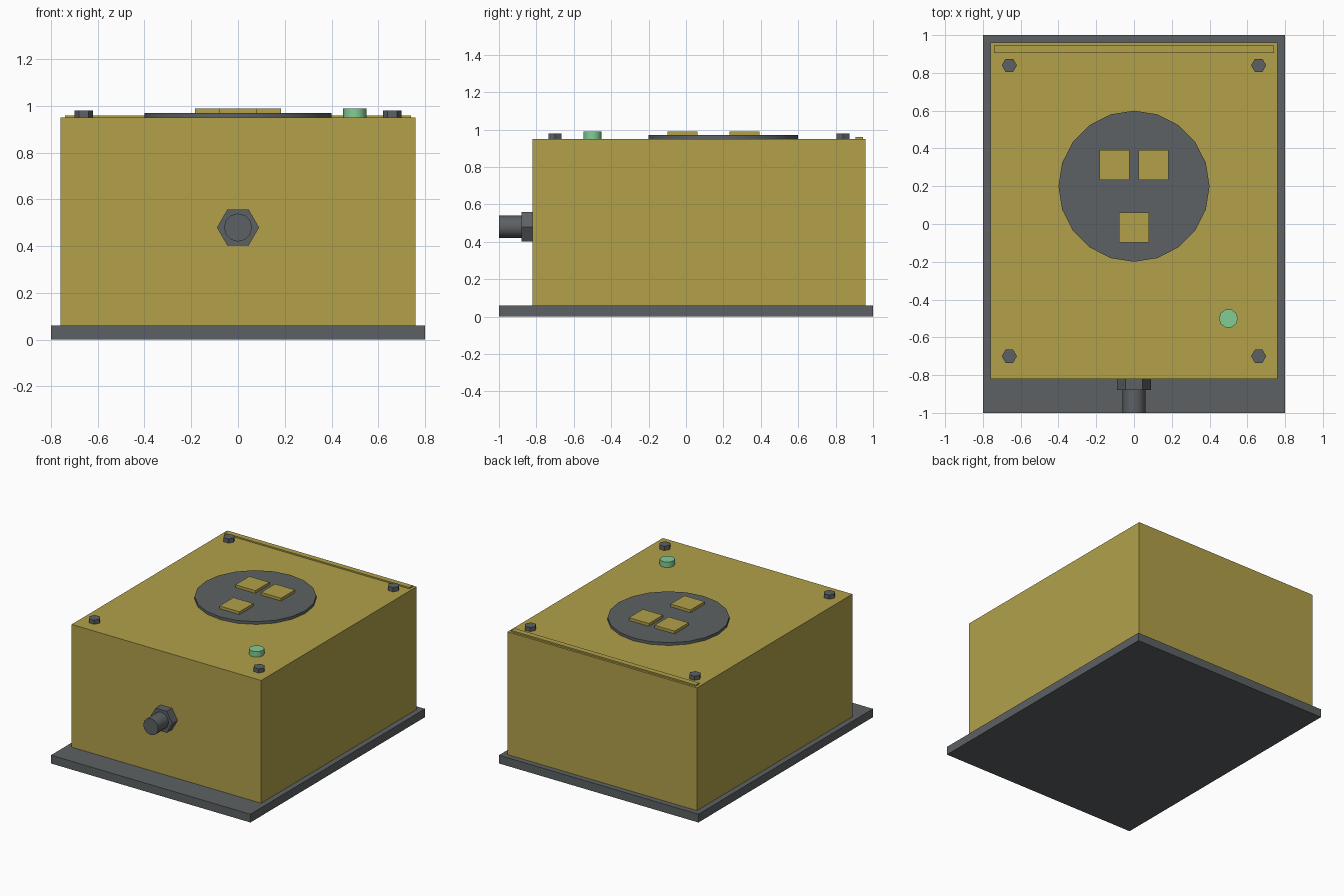
import bpy, math
from mathutils import Matrix

if "Cube" in bpy.data.objects:
    bpy.data.objects.remove(bpy.data.objects["Cube"])


def material(name, rgb):
    # sRGB 0-255 to linear
    lin = [((c / 255 + 0.055) / 1.055) ** 2.4 for c in rgb]
    m = bpy.data.materials.new(name)
    m.diffuse_color = (*lin, 1)
    m.use_nodes = True
    m.node_tree.nodes["Principled BSDF"].inputs["Base Color"].default_value = m.diffuse_color
    return m


YELLOW = material("mustard_yellow", (178, 161, 74))
GRAY = material("dark_gray", (93, 97, 99))
GREEN = material("lamp_green", (130, 204, 148))


def box(name, x, y, z, mat):
    bpy.ops.mesh.primitive_cube_add(size=1)
    ob = bpy.context.object
    ob.name = name
    size = [b - a for a, b in (x, y, z)]
    mid = [(a + b) / 2 for a, b in (x, y, z)]
    ob.data.transform(Matrix.Translation(mid) @ Matrix.Diagonal((*size, 1)))
    ob.data.materials.append(mat)
    return ob


def prism(name, sides, r, center, depth, mat, axis="Z"):
    bpy.ops.mesh.primitive_cylinder_add(vertices=sides, radius=r, depth=depth)
    ob = bpy.context.object
    ob.name = name
    m = Matrix.Rotation(math.pi / 2, 4, "Z")  # put a corner on the x axis
    if axis == "Y":
        m = Matrix.Rotation(math.pi / 2, 4, "X") @ m
    ob.data.transform(Matrix.Translation(center) @ m)
    ob.data.materials.append(mat)
    bpy.ops.object.shade_smooth_by_angle(angle=math.radians(40))
    return ob


# Base plate and housing
box("base_plate", (-0.8, 0.8), (-1, 1), (0, 0.06), GRAY)
box("housing", (-0.76, 0.76), (-0.82, 0.96), (0.06, 0.95), YELLOW)

# Raised strip along the back of the lid
box("lid_strip", (-0.74, 0.74), (0.905, 0.945), (0.95, 0.96), YELLOW)

# Round panel with three square pads
prism("round_panel", 20, 0.4, (0, 0.2, 0.96), 0.02, GRAY)
for i, (x, y) in enumerate([(-0.103, 0.312), (0.103, 0.312), (0, -0.018)]):
    box(f"square_pad_{i + 1}", (x - 0.08, x + 0.08), (y - 0.08, y + 0.08),
        (0.97, 0.99), YELLOW)

# Indicator lamp
prism("indicator_lamp", 10, 0.05, (0.5, -0.5, 0.97), 0.04, GREEN)

# Corner bolts
for x in (-0.66, 0.66):
    for y in (-0.7, 0.84):
        prism("corner_bolt", 6, 0.04, (x, y, 0.965), 0.03, GRAY)

# Cable gland and cable stub on the front
prism("gland_nut", 6, 0.09, (0, -0.85, 0.48), 0.06, GRAY, "Y")
prism("cable_stub", 12, 0.06, (0, -0.94, 0.48), 0.12, GRAY, "Y")
